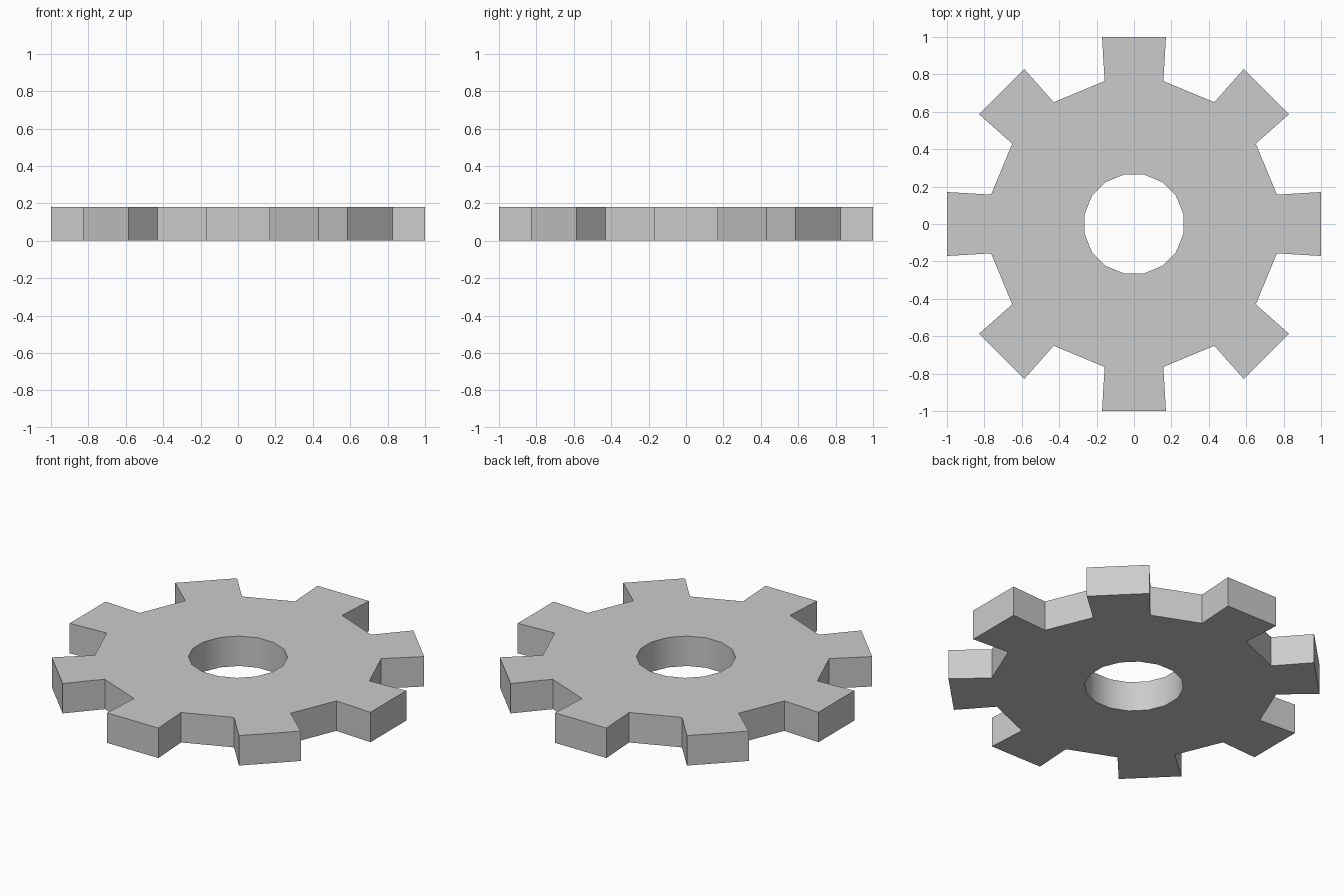
import bpy, bmesh
from math import cos, sin, radians

if "Cube" in bpy.data.objects:
    bpy.data.objects.remove(bpy.data.objects["Cube"])

TEETH = 8
THICK = 0.18
ROOT_R, ROOT_A = 0.78, 11.6      # tooth foot
TIP_R, TIP_A = 1.0145, 9.7       # tooth corner
HOLE_R, HOLE_A = 0.27, 11.25     # 16-sided bore

bm = bmesh.new()


def polar(r, deg):
    a = radians(deg)
    return bm.verts.new((r * cos(a), r * sin(a), 0))


# One sector per tooth: hole edge, feet and tip corners
sectors = []
for i in range(TEETH):
    c = i * 360 / TEETH
    sectors.append({
        "hole": [polar(HOLE_R, c + s * HOLE_A) for s in (-1, 1)],
        "root": [polar(ROOT_R, c + s * ROOT_A) for s in (-1, 1)],
        "tip": [polar(TIP_R, c + s * TIP_A) for s in (-1, 1)],
    })

for i, s in enumerate(sectors):
    n = sectors[(i + 1) % TEETH]
    (h0, h1), (r0, r1), (t0, t1) = s["hole"], s["root"], s["tip"]
    bm.faces.new((r0, t0, t1, r1))                          # tooth
    bm.faces.new((h0, r0, r1, h1))                          # body behind tooth
    bm.faces.new((h1, r1, n["root"][0], n["hole"][0]))      # body between teeth

# Thicken upward into a solid
ext = bmesh.ops.extrude_face_region(bm, geom=bm.faces[:])
top = [v for v in ext["geom"] if isinstance(v, bmesh.types.BMVert)]
bmesh.ops.translate(bm, verts=top, vec=(0, 0, THICK))
bmesh.ops.recalc_face_normals(bm, faces=bm.faces[:])

mesh = bpy.data.meshes.new("gear_wheel")
bm.to_mesh(mesh)
bm.free()
gear = bpy.data.objects.new("gear_wheel", mesh)
bpy.context.collection.objects.link(gear)

# Smooth bore, crisp teeth
bpy.context.view_layer.objects.active = gear
gear.select_set(True)
bpy.ops.object.shade_smooth_by_angle(angle=radians(30))
